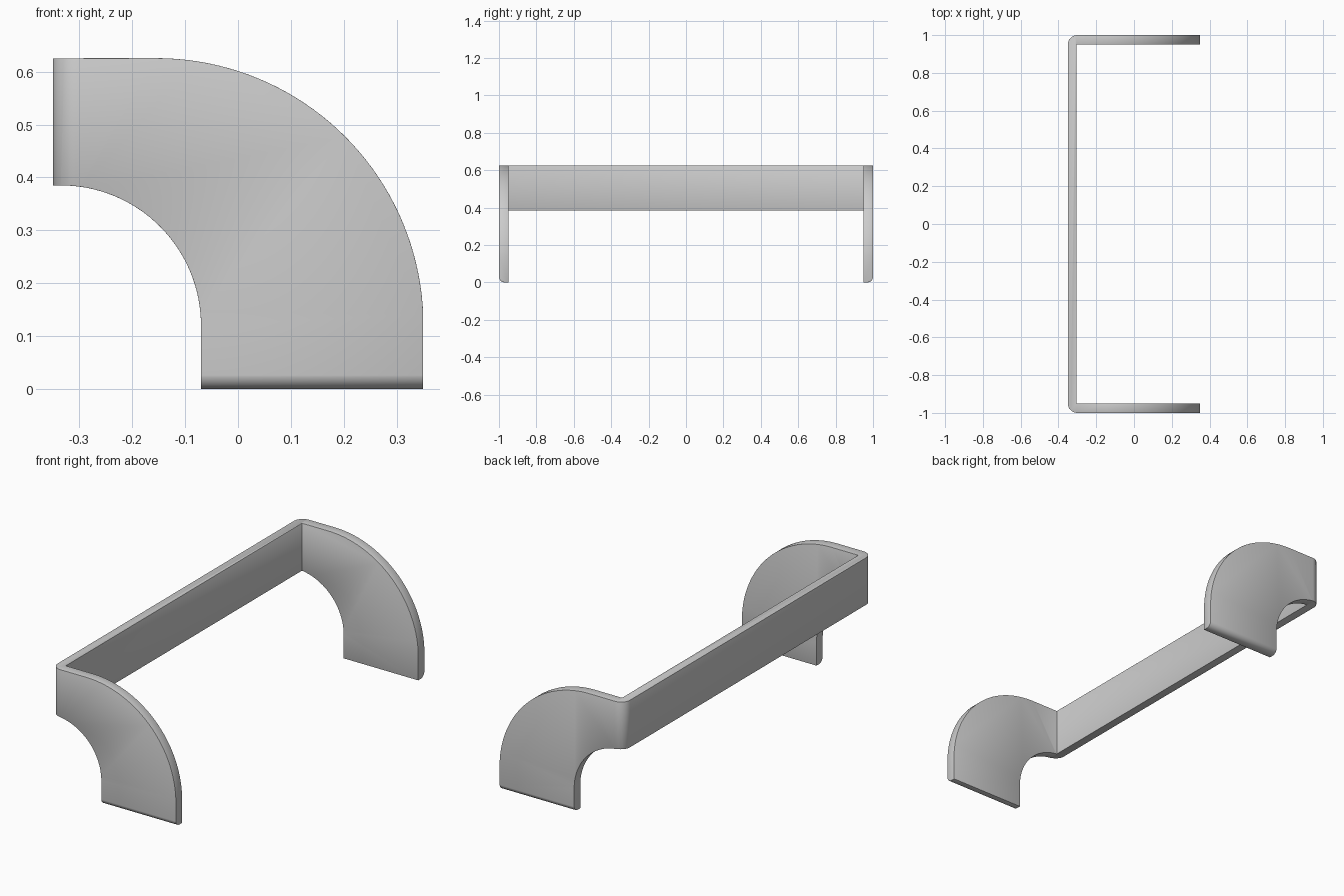
import bpy
import bmesh
from math import sin, cos, radians
from mathutils import Vector

if "Cube" in bpy.data.objects:
    bpy.data.objects.remove(bpy.data.objects["Cube"])


def arc(cu, cv, r, a0, a1, n):
    return [(cu + r * cos(radians(a0 + (a1 - a0) * i / n)),
             cv + r * sin(radians(a0 + (a1 - a0) * i / n))) for i in range(n + 1)]


def prism(name, pts, place, start, end):
    """Extrude a 2D outline; place(u, v, w) maps it into space."""
    bm = bmesh.new()
    face = bm.faces.new([bm.verts.new(place(u, v, start)) for u, v in pts])
    new = bmesh.ops.extrude_face_region(bm, geom=[face])["geom"]
    shift = Vector(place(0, 0, end)) - Vector(place(0, 0, start))
    bmesh.ops.translate(bm, vec=shift,
                        verts=[g for g in new if isinstance(g, bmesh.types.BMVert)])
    bmesh.ops.recalc_face_normals(bm, faces=bm.faces)
    me = bpy.data.meshes.new(name)
    bm.to_mesh(me)
    bm.free()
    ob = bpy.data.objects.new(name, me)
    bpy.context.collection.objects.link(ob)
    return ob


# U-shaped band seen from above: rounded outside corners, square inside corners
T = 0.05
plan = ([(0.35, -0.95), (-0.305, -0.95), (-0.305, 0.95), (0.35, 0.95), (0.35, 1.0)]
        + arc(-0.30, 0.95, 0.05, 90, 180, 8)
        + arc(-0.30, -0.95, 0.05, 180, 270, 8) + [(0.35, -1.0)])
band = prism("curved_bracket", plan, lambda u, v, w: (u, v, w), -0.1, 0.8)

# Side silhouette: quarter-ring sweeping down from the back bar to the foot
side = ([(-0.45, 0.625)] + arc(-0.155, 0.12, 0.5055, 90, 0, 40)
        + [(0.3505, -0.1), (-0.07, -0.1)]
        + arc(-0.335, 0.12, 0.265, 0, 90, 32) + [(-0.45, 0.385)])
side_cutter = prism("side_cutter", side, lambda u, v, w: (u, w, v), -1.2, 1.2)

# End silhouette: rounds the outer bottom edge of both feet
end = (arc(0.9705, 0.03, 0.03, 270, 360, 6) + [(1.0005, 0.8), (-1.0005, 0.8)]
       + arc(-0.9705, 0.03, 0.03, 180, 270, 6))
end_cutter = prism("end_cutter", end, lambda u, v, w: (w, u, v), -0.6, 0.6)

bpy.context.view_layer.objects.active = band
band.select_set(True)
for cutter in (side_cutter, end_cutter):
    mod = band.modifiers.new("trim", 'BOOLEAN')
    mod.operation = 'INTERSECT'
    mod.solver = 'EXACT'
    mod.object = cutter
    bpy.ops.object.modifier_apply(modifier=mod.name)
    bpy.data.objects.remove(cutter)

# Slightly softened edges
bev = band.modifiers.new("soft_edges", 'BEVEL')
bev.width = 0.005
bev.segments = 2
bev.limit_method = 'ANGLE'
bev.angle_limit = radians(45)
bpy.ops.object.modifier_apply(modifier=bev.name)
bpy.ops.object.shade_smooth_by_angle(angle=radians(35))
